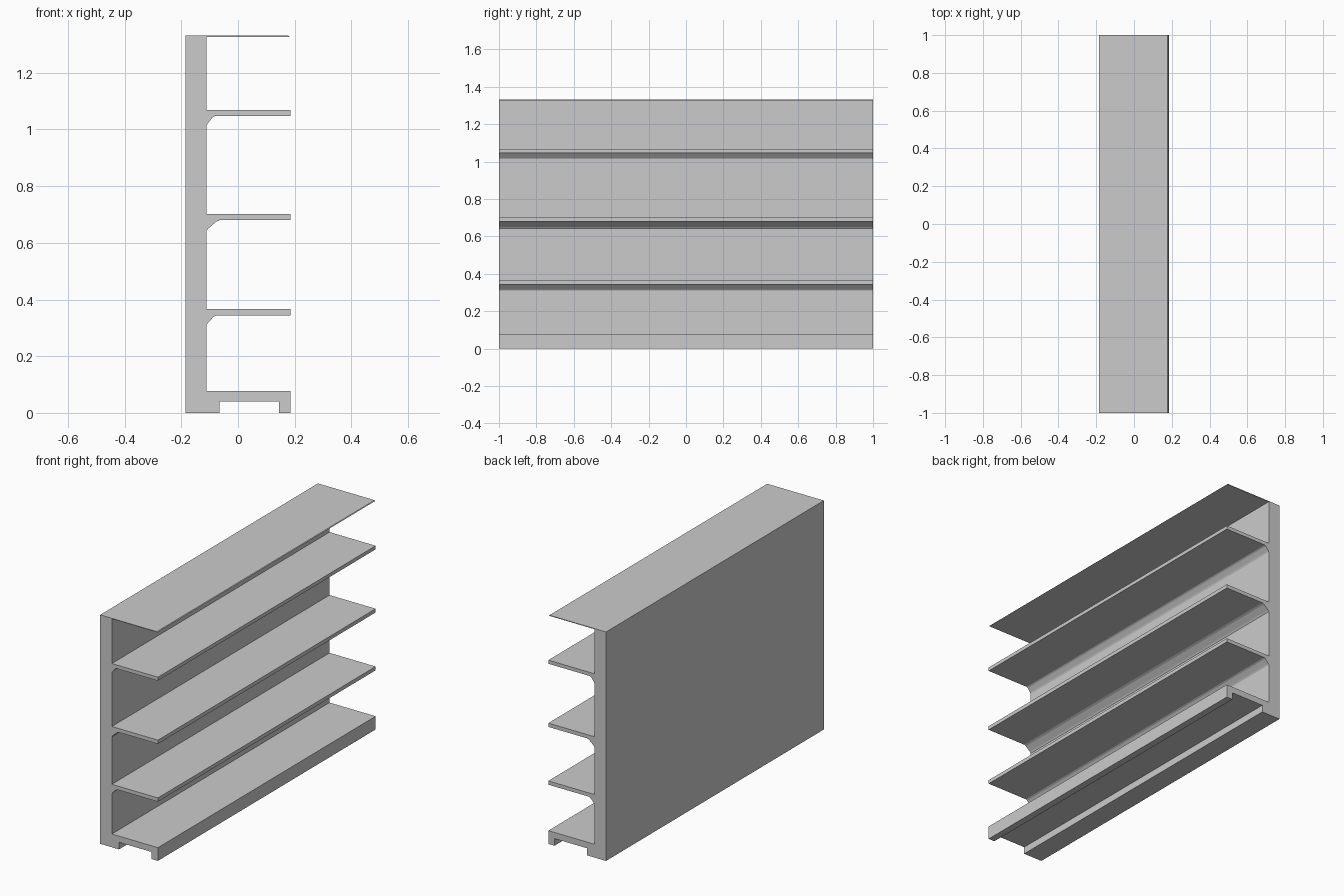
import bpy, bmesh

if "Cube" in bpy.data.objects:
    bpy.data.objects.remove(bpy.data.objects["Cube"])

LEFT, WALL, RIGHT = -0.186, -0.111, 0.185
TOP, HALF_LEN = 1.331, 1.0


def shelf(bottom, top, reach, drop):
    """Outline of one shelf with a gusset below, walked from bottom to top."""
    gusset = [(0, 1), (0.13, 0.78), (0.74, 0.14), (1, 0)]
    pts = [(WALL + u * reach, bottom - v * drop) for u, v in gusset]
    return pts + [(RIGHT, bottom), (RIGHT, top), (WALL, top)]


def extrude_profile(name, profile):
    bm = bmesh.new()
    face = bm.faces.new([bm.verts.new((x, -HALF_LEN, z)) for x, z in profile])
    new = bmesh.ops.extrude_face_region(bm, geom=[face])["geom"]
    verts = [v for v in new if isinstance(v, bmesh.types.BMVert)]
    bmesh.ops.translate(bm, verts=verts, vec=(0, 2 * HALF_LEN, 0))
    bmesh.ops.recalc_face_normals(bm, faces=bm.faces)
    mesh = bpy.data.meshes.new(name)
    bm.to_mesh(mesh)
    bm.free()
    obj = bpy.data.objects.new(name, mesh)
    bpy.context.collection.objects.link(obj)
    return obj


# Base with underside channel
profile = [(LEFT, 0), (-0.065, 0), (-0.065, 0.041), (0.145, 0.041),
           (0.145, 0), (RIGHT, 0), (RIGHT, 0.077), (WALL, 0.077)]

# Three shelves with gussets, from low to high
for args in [(0.344, 0.366, 0.034, 0.034),
             (0.680, 0.702, 0.046, 0.038),
             (1.047, 1.068, 0.028, 0.034)]:
    profile += shelf(*args)

# Thin top sheet with a bevelled lip, then the back wall
profile += [(WALL, TOP - 0.004), (0.182, TOP - 0.004),
            (0.178, TOP), (LEFT, TOP)]

extrude_profile("shelf_unit", profile)
